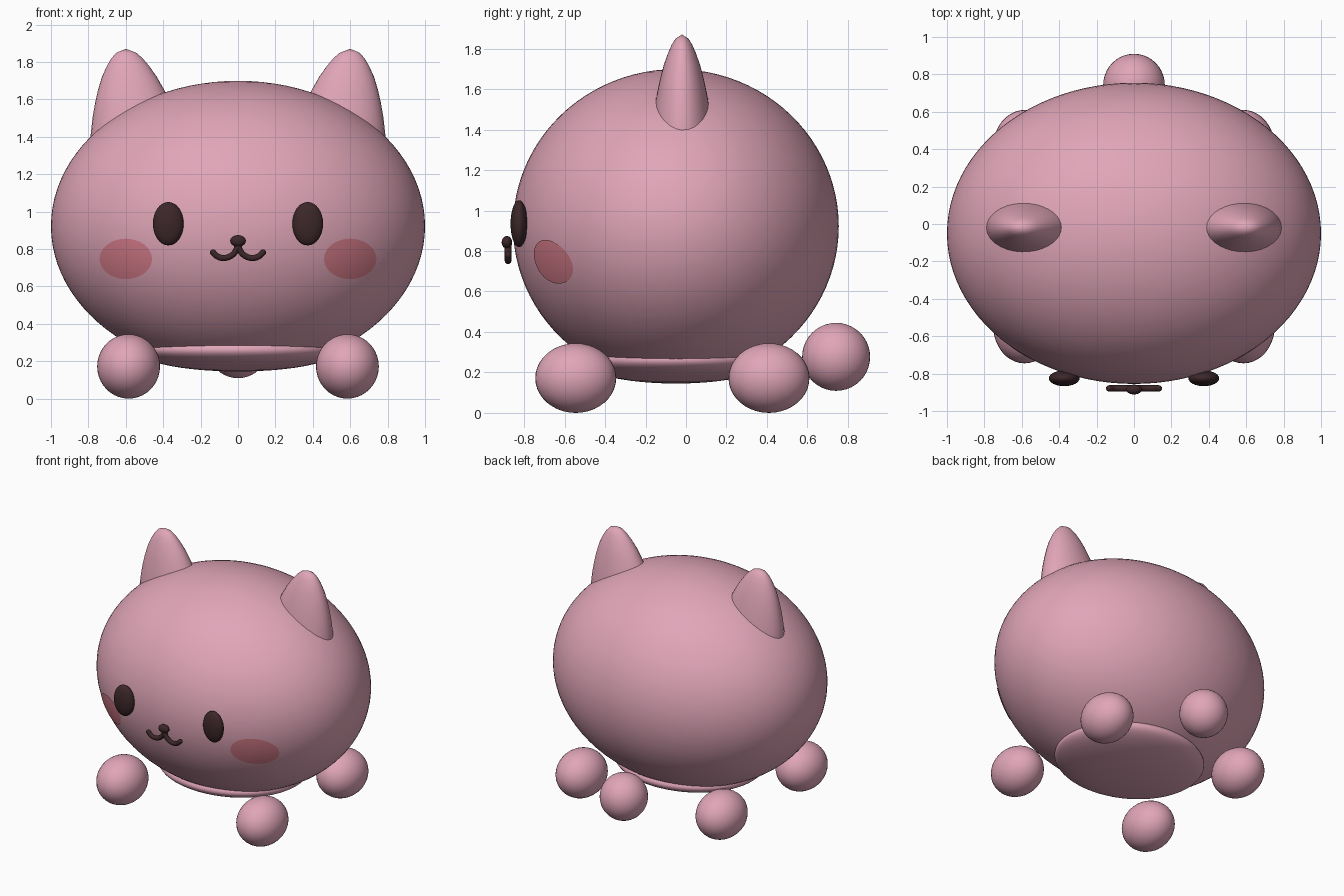
import bpy
import bmesh
from math import sin, cos, pi, sqrt

if "Cube" in bpy.data.objects:
    bpy.data.objects.remove(bpy.data.objects["Cube"], do_unlink=True)


def make_material(name, rgb):
    mat = bpy.data.materials.new(name)
    mat.use_nodes = True
    colour = (*rgb, 1.0)
    mat.diffuse_color = colour
    bsdf = next(n for n in mat.node_tree.nodes if n.type == "BSDF_PRINCIPLED")
    bsdf.inputs["Base Color"].default_value = colour
    return mat


PINK = make_material("soft pink", (0.75, 0.38, 0.48))
BLUSH = make_material("blush red", (0.66, 0.2, 0.25))
DARK = make_material("dark brown", (0.045, 0.02, 0.022))

BODY_CENTRE = (0, -0.05, 0.922)
BODY_RADII = (1.0, 0.805, 0.777)


def finish(name, bm, mat):
    """Turn a bmesh into a smooth, single-colour object."""
    bmesh.ops.recalc_face_normals(bm, faces=bm.faces)
    for face in bm.faces:
        face.smooth = True
    mesh = bpy.data.meshes.new(name)
    bm.to_mesh(mesh)
    bm.free()
    mesh.materials.append(mat)
    obj = bpy.data.objects.new(name, mesh)
    bpy.context.collection.objects.link(obj)
    return obj


def ellipsoid(name, centre, radii, mat, segments=32):
    bm = bmesh.new()
    bmesh.ops.create_uvsphere(bm, u_segments=segments, v_segments=segments // 2, radius=1)
    bmesh.ops.scale(bm, vec=radii, verts=bm.verts)
    bmesh.ops.translate(bm, vec=centre, verts=bm.verts)
    return finish(name, bm, mat)


def bridge(bm, lower, upper):
    n = len(lower)
    for i in range(n):
        j = (i + 1) % n
        bm.faces.new((lower[i], lower[j], upper[j], upper[i]))


def ear(name, side):
    """Oval rings that narrow to a blunt tip and lean outward."""
    profile = [(1.3, 0.265), (1.4, 0.25), (1.5, 0.226), (1.58, 0.202), (1.65, 0.177),
               (1.72, 0.147), (1.78, 0.112), (1.82, 0.083), (1.85, 0.052)]
    bm = bmesh.new()
    n, rings = 32, []
    for z, width in profile:
        cx = 0.6 - 0.13 * (1.87 - z)
        rings.append([bm.verts.new((side * (cx + width * cos(2 * pi * i / n)),
                                    -0.02 + 0.61 * width * sin(2 * pi * i / n), z))
                      for i in range(n)])
    for lower, upper in zip(rings, rings[1:]):
        bridge(bm, lower, upper)
    tip = bm.verts.new((side * 0.6, -0.02, 1.87))
    for i in range(n):
        bm.faces.new((rings[-1][i], rings[-1][(i + 1) % n], tip))
    bm.faces.new(rings[0])
    return finish(name, bm, PINK)


def cheek(name, side):
    """Thin oval patch that follows the curve of the body."""
    bm = bmesh.new()

    def on_body(x, z):
        u = x / BODY_RADII[0]
        w = (z - BODY_CENTRE[2]) / BODY_RADII[2]
        y = BODY_CENTRE[1] - BODY_RADII[1] * sqrt(1 - u * u - w * w)
        return bm.verts.new((side * x, y - 0.005, z))

    n, previous = 40, None
    middle = on_body(0.6, 0.747)
    for step in range(1, 7):
        t = step / 6
        ring = [on_body(0.6 + 0.14 * t * cos(2 * pi * i / n),
                        0.747 + 0.108 * t * sin(2 * pi * i / n)) for i in range(n)]
        if previous:
            bridge(bm, previous, ring)
        else:
            for i in range(n):
                bm.faces.new((middle, ring[i], ring[(i + 1) % n]))
        previous = ring
    obj = finish(name, bm, BLUSH)
    # Face the patch outward
    if obj.data.polygons[0].normal.y > 0:
        obj.data.flip_normals()
    return obj


def tube(name, points, radius, mat):
    curve = bpy.data.curves.new(name, "CURVE")
    curve.dimensions = "3D"
    curve.bevel_depth = radius
    curve.bevel_resolution = 3
    curve.use_fill_caps = True
    spline = curve.splines.new("BEZIER")
    spline.bezier_points.add(len(points) - 1)
    for bp, co in zip(spline.bezier_points, points):
        bp.co = co
        bp.handle_left_type = bp.handle_right_type = "AUTO"
    curve.materials.append(mat)
    obj = bpy.data.objects.new(name, curve)
    bpy.context.collection.objects.link(obj)
    return obj


# Body, slightly flattened belly and tail
ellipsoid("body", BODY_CENTRE, BODY_RADII, PINK, 96)
ellipsoid("belly", (0, -0.05, 0.26), (0.54, 0.47, 0.115), PINK, 64)
ellipsoid("tail", (0, 0.742, 0.277), (0.165, 0.168, 0.168), PINK, 40)

# Paired parts
for side, label in ((1, "left"), (-1, "right")):
    ear(f"{label}_ear", side)
    cheek(f"{label}_cheek", side)
    ellipsoid(f"{label}_eye", (side * 0.373, -0.825, 0.935), (0.082, 0.042, 0.116), DARK)
    for place, y in (("front", -0.545), ("back", 0.41)):
        ellipsoid(f"{place}_{label}_foot", (side * 0.585, y, 0.172),
                  (0.168, 0.2, 0.172), PINK, 40)
    # Half of the smile, with a rounded end
    path = [(0, -0.879, 0.83), (side * 0.012, -0.879, 0.79), (side * 0.04, -0.879, 0.762),
            (side * 0.075, -0.879, 0.752), (side * 0.11, -0.879, 0.76),
            (side * 0.133, -0.879, 0.781)]
    tube(f"{label}_smile", path, 0.017, DARK)
    ellipsoid(f"{label}_smile_end", path[-1], (0.017, 0.017, 0.017), DARK, 16)

# Nose
ellipsoid("nose", (0, -0.885, 0.843), (0.042, 0.026, 0.031), DARK)
